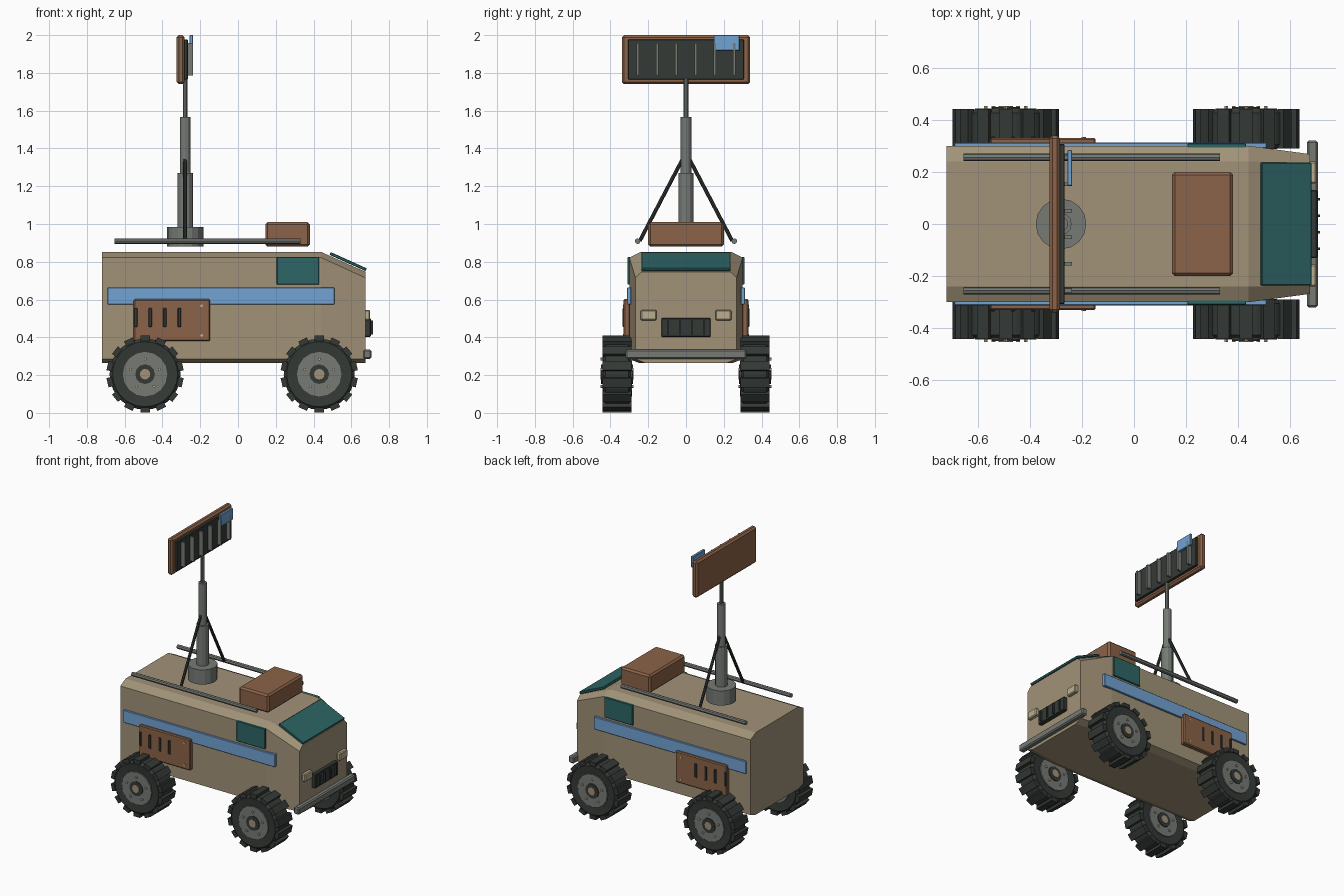
import bpy, bmesh, math
from mathutils import Matrix, Vector

if "Cube" in bpy.data.objects:
    bpy.data.objects.remove(bpy.data.objects["Cube"])


def material(name, rgb):
    m = bpy.data.materials.new(name)
    m.diffuse_color = (*rgb, 1)
    m.use_nodes = True
    m.node_tree.nodes["Principled BSDF"].inputs["Base Color"].default_value = m.diffuse_color
    return m


TAN = material("tan", (0.36, 0.29, 0.19))
BROWN = material("brown", (0.26, 0.125, 0.065))
BLUE = material("blue", (0.17, 0.36, 0.65))
TEAL = material("teal", (0.027, 0.13, 0.13))
DARK = material("dark", (0.035, 0.042, 0.037))
GREY = material("grey", (0.18, 0.195, 0.175))
LAMP = material("lamp", (0.5, 0.43, 0.28))


def finish(bm, name, mat):
    bmesh.ops.recalc_face_normals(bm, faces=bm.faces)
    me = bpy.data.meshes.new(name)
    bm.to_mesh(me)
    bm.free()
    me.materials.append(mat)
    ob = bpy.data.objects.new(name, me)
    bpy.context.collection.objects.link(ob)
    return ob


def box(name, mat, x, y, z, bevel=0.0, tilt=0.0):
    """Box from (min, max) ranges, tilted about its own y axis."""
    c = Vector((sum(x) / 2, sum(y) / 2, sum(z) / 2))
    s = [abs(r[1] - r[0]) for r in (x, y, z)]
    bm = bmesh.new()
    bmesh.ops.create_cube(bm, size=1, matrix=Matrix.Diagonal((*s, 1)))
    if bevel:
        bmesh.ops.bevel(bm, geom=bm.edges[:], offset=bevel, segments=1, affect='EDGES')
    bm.transform(Matrix.Translation(c) @ Matrix.Rotation(tilt, 4, 'Y'))
    return finish(bm, name, mat)


def rod(name, mat, a, b, r, sides=12):
    a, b = Vector(a), Vector(b)
    d = b - a
    m = Matrix.Translation((a + b) / 2) @ d.to_track_quat('Z', 'Y').to_matrix().to_4x4()
    bm = bmesh.new()
    bmesh.ops.create_cone(bm, cap_ends=True, segments=sides, radius1=r, radius2=r,
                          depth=d.length, matrix=m)
    return finish(bm, name, mat)


# Hull: chamfered section lofted along x
bm = bmesh.new()
rings = []
for x, w, wt, zt, zc in ((-0.72, 0.30, 0.24, 0.852, 0.822), (0.44, 0.30, 0.24, 0.852, 0.822),
                         (0.675, 0.268, 0.235, 0.747, 0.715)):
    half = [(w - 0.05, 0.265), (w, 0.285), (w, zc), (wt, zt)]
    pts = half + [(-y, z) for y, z in reversed(half)]
    rings.append([bm.verts.new((x, y, z)) for y, z in pts])
for a, b in zip(rings, rings[1:]):
    for i in range(8):
        j = (i + 1) % 8
        bm.faces.new((a[i], a[j], b[j], b[i]))
bm.faces.new(rings[0])
bm.faces.new(rings[-1])
finish(bm, "hull", TAN)

# Windshield, bumper, grille
box("windshield", TEAL, (0.478, 0.688), (-0.235, 0.235), (0.793, 0.809), 0.003, math.radians(24.3))
box("bumper", GREY, (0.663, 0.706), (-0.32, 0.32), (0.286, 0.336), 0.008)
box("grille", DARK, (0.67, 0.703), (-0.13, 0.13), (0.403, 0.502), 0.004)
for i in range(4):
    y = -0.0945 + i * 0.063
    box("grille_bar", DARK, (0.70, 0.714), (y - 0.005, y + 0.005), (0.415, 0.49))

# Parts mirrored on both sides
for s in (-1, 1):
    box("headlight", LAMP, (0.67, 0.70), (s * 0.155, s * 0.24), (0.49, 0.546), 0.006)
    box("side_window", TEAL, (0.205, 0.43), (s * 0.29, s * 0.31), (0.68, 0.825), 0.003)
    box("side_stripe", BLUE, (-0.69, 0.51), (s * 0.29, s * 0.312), (0.574, 0.664), 0.003)
    box("side_panel", BROWN, (-0.552, -0.147), (s * 0.295, s * 0.33), (0.38, 0.602), 0.006)
    for i in range(4):
        x = -0.541 + i * 0.077
        box("panel_slot", DARK, (x - 0.009, x + 0.009), (s * 0.32, s * 0.335), (0.455, 0.555), 0.003)
    for z in (0.41, 0.567):
        rod("panel_rivet", LAMP, (-0.193, s * 0.32, z), (-0.193, s * 0.334, z), 0.008, 8)
    rod("roof_rail", GREY, (-0.655, s * 0.256, 0.909), (0.33, s * 0.256, 0.909), 0.015, 8)
    rod("mast_strut", DARK, (-0.28, s * 0.02, 1.34), (-0.28, s * 0.245, 0.91), 0.01, 8)

# Wheels
LUGS = 14
for cx in (-0.492, 0.43):
    for s in (-1, 1):
        cy, cz = s * 0.365, 0.205
        hub = Matrix.Translation((cx, cy, cz))
        # Tyre with rounded shoulders and tread lugs
        bm = bmesh.new()
        prof = [(0.115, -0.07), (0.172, -0.075), (0.188, -0.06),
                (0.188, 0.06), (0.172, 0.075), (0.115, 0.07)]
        vs = [[bm.verts.new((r * math.cos(a), y, r * math.sin(a))) for r, y in prof]
              for a in (2 * math.pi * k / 28 for k in range(28))]
        for k in range(28):
            a, b = vs[k], vs[(k + 1) % 28]
            for i in range(6):
                j = (i + 1) % 6
                bm.faces.new((a[i], a[j], b[j], b[i]))
        for k in range(LUGS):
            m = (Matrix.Rotation(2 * math.pi * k / LUGS, 4, 'Y') @
                 Matrix.Translation((0, 0, -0.19)) @ Matrix.Diagonal((0.05, 0.152, 0.028, 1)))
            bmesh.ops.create_cube(bm, size=1, matrix=m)
        bm.transform(hub)
        finish(bm, "tyre", DARK)
        # Rim, hub and bolts, showing on both faces
        for name, mat, r, h, n in (("rim", GREY, 0.118, 0.078, 16),
                                   ("hub_ring", DARK, 0.052, 0.084, 12),
                                   ("hub_cap", TAN, 0.028, 0.088, 12)):
            rod(name, mat, (cx, cy - h, cz), (cx, cy + h, cz), r, n)
        for k in range(5):
            a = math.pi / 2 + 2 * math.pi * k / 5
            x, z = cx + 0.08 * math.cos(a), cz + 0.08 * math.sin(a)
            rod("wheel_bolt", LAMP, (x, cy - 0.088, z), (x, cy + 0.088, z), 0.008, 6)

# Roof box
box("roof_box", BROWN, (0.145, 0.38), (-0.2, 0.2), (0.88, 1.01), 0.012)

# Telescopic mast
for name, r, z0, z1, n in (("mast_base", 0.097, 0.88, 0.985, 16),
                           ("mast_lower", 0.041, 0.98, 1.27, 12),
                           ("mast_middle", 0.028, 1.26, 1.567, 12),
                           ("mast_upper", 0.013, 1.56, 1.85, 10)):
    rod(name, GREY, (-0.28, 0, z0), (-0.28, 0, z1), r, n)

# Antenna panel on the mast
box("antenna_frame", BROWN, (-0.325, -0.283), (-0.34, 0.34), (1.74, 2.0), 0.012)
box("antenna_face", DARK, (-0.29, -0.266), (-0.307, 0.307), (1.765, 1.976), 0.003)
for i in range(6):
    y = -0.255 + i * 0.102
    box("antenna_bar", GREY, (-0.27, -0.237), (y - 0.007, y + 0.007), (1.785, 1.957))
box("antenna_tag", BLUE, (-0.256, -0.238), (0.147, 0.283), (1.918, 2.0), 0.002)
